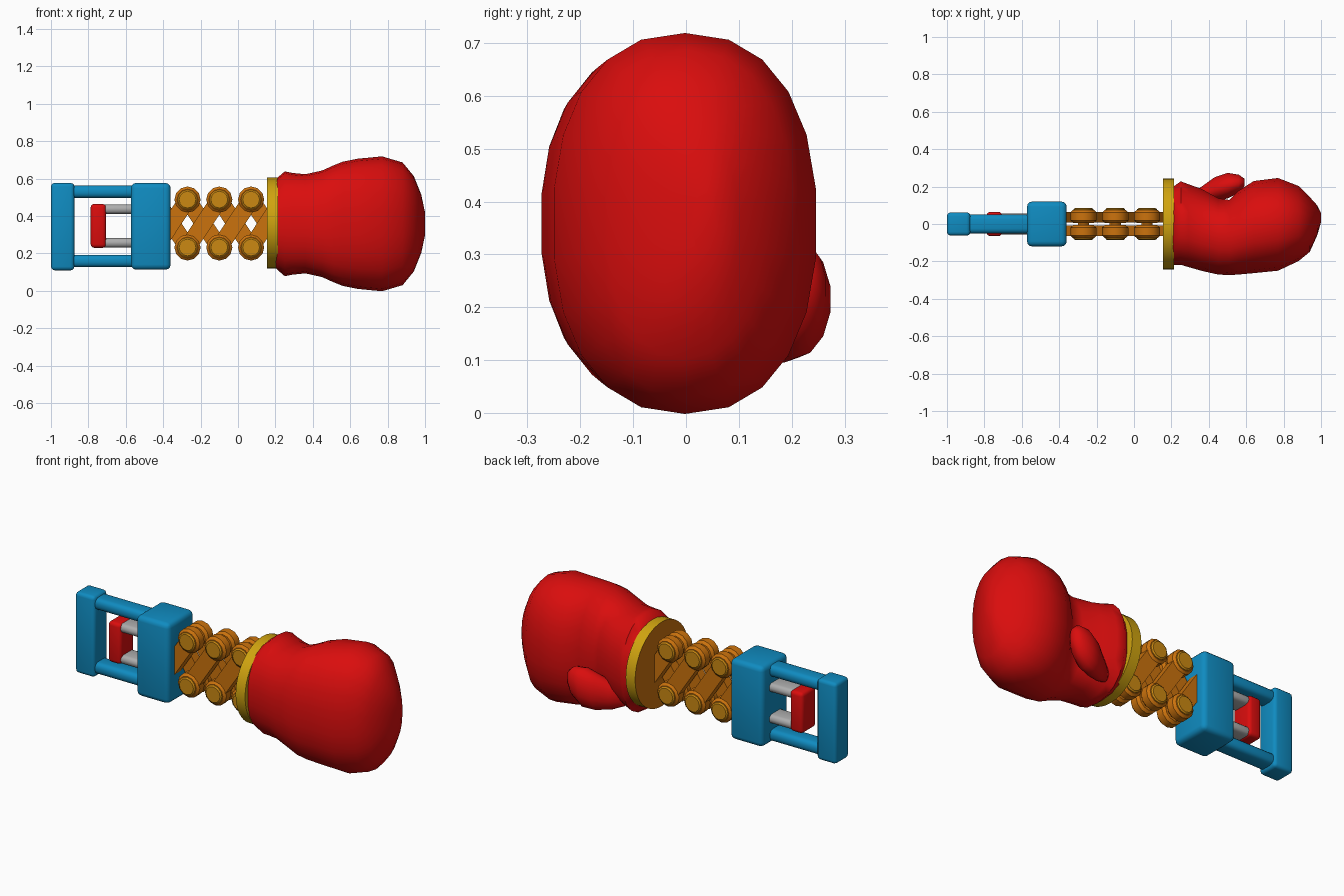
import bpy, bmesh, math
from mathutils import Vector

if "Cube" in bpy.data.objects:
    bpy.data.objects.remove(bpy.data.objects["Cube"])

CZ = 0.36  # centre height of the toy


def mat(name, rgb):
    m = bpy.data.materials.new(name)
    m.diffuse_color = (*rgb, 1)
    m.use_nodes = True
    m.node_tree.nodes["Principled BSDF"].inputs["Base Color"].default_value = m.diffuse_color
    return m


RED = mat("glove red", (0.70, 0.004, 0.004))
BLUE = mat("handle blue", (0.005, 0.26, 0.53))
GOLD = mat("cuff gold", (0.63, 0.37, 0.005))
ORANGE = mat("arm orange", (0.60, 0.17, 0.004))
AMBER = mat("bolt amber", (0.60, 0.25, 0.006))
GREY = mat("rod grey", (0.42, 0.42, 0.42))


def finish(bm, name, mats, angle=35):
    bmesh.ops.recalc_face_normals(bm, faces=bm.faces)
    me = bpy.data.meshes.new(name)
    bm.to_mesh(me)
    bm.free()
    ob = bpy.data.objects.new(name, me)
    bpy.context.collection.objects.link(ob)
    for m in mats:
        me.materials.append(m)
    bpy.ops.object.select_all(action='DESELECT')
    ob.select_set(True)
    bpy.context.view_layer.objects.active = ob
    bpy.ops.object.shade_smooth_by_angle(angle=math.radians(angle))
    return ob


def box(name, x, y, z, m, bevel=0.02):
    """Rounded box from (min, max) ranges."""
    bm = bmesh.new()
    bmesh.ops.create_cube(bm, size=1)
    for v in bm.verts:
        v.co = Vector([(r[0] + r[1]) / 2 + c * (r[1] - r[0]) for r, c in zip((x, y, z), v.co)])
    bmesh.ops.bevel(bm, geom=bm.edges[:], offset=bevel, segments=3, profile=0.5, affect='EDGES')
    return finish(bm, name, [m])


def bridge(bm, rings):
    """Skin rings of verts and cap both ends."""
    for a, b in zip(rings, rings[1:]):
        for i in range(len(a)):
            j = (i + 1) % len(a)
            bm.faces.new((a[i], a[j], b[j], b[i]))
    bm.faces.new(rings[0])
    bm.faces.new(rings[-1])


def loft(name, stations, m, n, power):
    """Superellipse rings along x: (x, y centre, z centre, y radius, z radius)."""
    bm = bmesh.new()
    rings = []
    for x, cy, cz, ry, rz in stations:
        ring = []
        for i in range(n):
            a = math.tau * (i + 0.5) / n
            c, s = math.cos(a), math.sin(a)
            ring.append(bm.verts.new((x, cy + ry * math.copysign(abs(c) ** (2 / power), c),
                                      cz + rz * math.copysign(abs(s) ** (2 / power), s))))
        rings.append(ring)
    bridge(bm, rings)
    return finish(bm, name, [m], 60)


def lathe_y(name, x, z, profile, m, n=12):
    """Turned part on an axis along y; profile is (y, radius)."""
    bm = bmesh.new()
    bridge(bm, [[bm.verts.new((x + r * math.cos(math.tau * i / n), y, z + r * math.sin(math.tau * i / n)))
                 for i in range(n)] for y, r in profile])
    return finish(bm, name, [m])


# handle frame, housing, trigger and rods
box("handle_grip", (-1, -0.875), (-0.062, 0.062), (0.11, 0.577), BLUE)
box("housing", (-0.572, -0.36), (-0.12, 0.12), (0.113, 0.577), BLUE, 0.028)
box("trigger", (-0.788, -0.705), (-0.065, 0.065), (0.23, 0.465), RED)
for side, s in (("lower", -1), ("upper", 1)):
    zc = 0.345 + s * 0.185
    box(side + "_handle_rail", (-0.91, -0.54), (-0.051, 0.051), (zc - 0.033, zc + 0.033), BLUE, 0.026)
    zc = 0.347 + s * 0.09
    box(side + "_trigger_rod", (-0.73, -0.54), (-0.057, 0.057), (zc - 0.025, zc + 0.025), GREY, 0.022)

# scissor arms: one diagonal per layer
PIVOTS = (-0.27, -0.10, 0.07)
DZ = 0.128
for layer in (-1, 1):
    for k in range(4):
        x0 = -0.44 + 0.17 * k
        a = Vector((x0, 0, CZ + layer * DZ))
        b = Vector((x0 + 0.17, 0, CZ - layer * DZ))
        if k == 3:
            b = a.lerp(b, 0.75)
        d = (b - a).normalized()
        side = Vector((-d.z, 0, d.x)) * 0.045
        bm = bmesh.new()
        bridge(bm, [[bm.verts.new(p + Vector((0, y, 0))) for p in (a + side, b + side, b - side, a - side)]
                    for y in (layer * 0.008, layer * 0.064)])
        finish(bm, "scissor_arm", [ORANGE])

# pivot discs with bolt caps, and axles through both layers
for x in PIVOTS:
    for z in (CZ - DZ, CZ + DZ):
        lathe_y("pivot_axle", x, z, [(-0.03, 0.03), (0.03, 0.03)], ORANGE)
        for s in (-1, 1):
            lathe_y("pivot_disc", x, z, [(s * y, r) for y, r in
                    ((0.006, 0.056), (0.02, 0.07), (0.062, 0.07), (0.075, 0.056))], ORANGE)
            lathe_y("bolt_cap", x, z, [(s * 0.07, 0.053), (s * 0.079, 0.053), (s * 0.085, 0.045)], AMBER)

# cuff ring: gold rim, orange back plate
bm = bmesh.new()
n = 40
bridge(bm, [[bm.verts.new((x, 0.243 * math.cos(math.tau * i / n), 0.362 + 0.243 * math.sin(math.tau * i / n)))
             for i in range(n)] for x in (0.155, 0.215)])
bm.normal_update()
for f in bm.faces:
    f.material_index = 1 if all(v.co.x < 0.16 for v in f.verts) else 0
finish(bm, "cuff_ring", [GOLD, ORANGE])

# glove body: (x, y min, y max, half height)
GLOVE = [(0.20, -0.215, 0.215, 0.235), (0.215, -0.22, 0.205, 0.25), (0.25, -0.22, 0.23, 0.28),
         (0.29, -0.232, 0.215, 0.272), (0.36, -0.252, 0.19, 0.265), (0.45, -0.272, 0.14, 0.285),
         (0.51, -0.275, 0.13, 0.312), (0.56, -0.272, 0.18, 0.332), (0.64, -0.265, 0.232, 0.348),
         (0.77, -0.252, 0.248, 0.3605), (0.88, -0.2, 0.205, 0.328), (0.94, -0.15, 0.145, 0.255),
         (0.98, -0.06, 0.10, 0.155), (1.0, 0.01, 0.06, 0.06)]
loft("glove", [(x, (a + b) / 2, 0.3585, (b - a) / 2, h) for x, a, b, h in GLOVE], RED, 22, 2.3)

# thumb, rising towards its tip
loft("thumb", [(0.30, 0.13, 0.17, 0.03, 0.04), (0.36, 0.155, 0.18, 0.045, 0.075),
               (0.43, 0.185, 0.195, 0.066, 0.1), (0.50, 0.205, 0.215, 0.07, 0.112),
               (0.56, 0.215, 0.24, 0.05, 0.085), (0.592, 0.222, 0.255, 0.02, 0.04)], RED, 14, 2)
